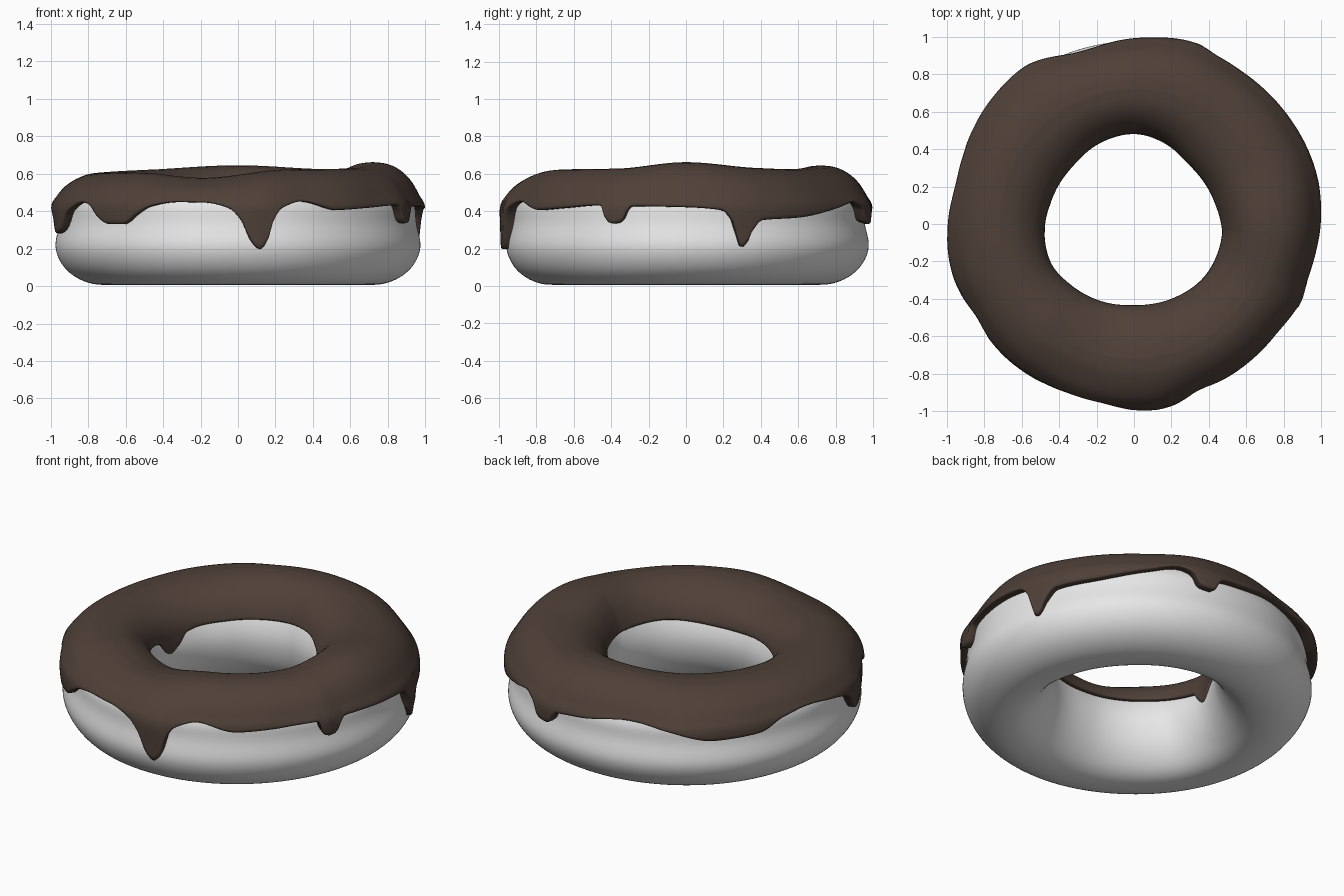
import bpy, math

if "Cube" in bpy.data.objects:
    bpy.data.objects.remove(bpy.data.objects["Cube"])

N = 300      # columns around the ring
MID = 0.72   # radius of the crest


def curve(pairs, period=None):
    """Monotone cubic interpolation of (x, y) pairs, optionally periodic."""
    p = sorted(pairs)
    if period:
        p = [(x - period, y) for x, y in p[-3:]] + p + [(x + period, y) for x, y in p[:3]]
    d = [(b[1] - a[1]) / (b[0] - a[0]) for a, b in zip(p, p[1:])]
    m = [d[0]]
    for a, b in zip(d, d[1:]):
        m.append(2 * a * b / (a + b) if a * b > 0 else 0.0)
    m.append(d[-1])

    def f(x):
        if period:
            x %= period
        x = min(max(x, p[0][0]), p[-1][0])
        i = 0
        while i < len(p) - 2 and x > p[i + 1][0]:
            i += 1
        h = p[i + 1][0] - p[i][0]
        t = (x - p[i][0]) / h
        return ((2*t**3 - 3*t*t + 1) * p[i][1] + (t**3 - 2*t*t + t) * h * m[i]
                + (3*t*t - 2*t**3) * p[i + 1][1] + (t**3 - t*t) * h * m[i + 1])
    return f


# Irregularities by angle in degrees (0 = +x, 270 = front)
outer_radius = curve([(0, 1.0), (17, 1.012), (38, 1.005), (53, 1.0), (71, 1.022), (87, 1.0),
                      (108, .98), (125, 1.025), (140, 1.012), (159, .99), (180, 1.0),
                      (195, 1.007), (210, .987), (225, .99), (243, .98), (258, .98),
                      (277, 1.0), (295, .96), (321, .963), (335, .985), (341, .977),
                      (350, .985)], 360)
hole_radius = curve([(0, .465), (17, .443), (45, .43), (71, .462), (90, .48), (115, .466),
                     (138, .448), (157, .455), (184, .482), (204, .49), (225, .467),
                     (250, .446), (270, .435), (297, .447), (328, .47), (354, .473)], 360)
crest = curve([(0, .662), (30, .632), (50, .625), (90, .645), (130, .622), (180, .607),
               (225, .605), (255, .578), (290, .622), (330, .628)], 360)
# Lower edge of the icing with its drips
drip = curve([(0, .425), (11, .41), (14.5, .35), (17, .215), (18.2, .215), (20.5, .29),
              (24, .355), (38, .37), (55, .42), (64, .45), (69, .42), (71.5, .345),
              (76, .335), (79, .41), (90, .43), (105, .46), (120, .43), (134, .38),
              (149, .385), (158, .44), (168, .46), (182, .43), (190, .38), (194, .285),
              (198, .30), (203, .40), (211, .45), (216, .435), (221, .365), (225, .335),
              (231, .335), (236, .385), (241, .43), (250, .452), (259, .45), (267, .42),
              (271, .355), (274, .245), (277, .20), (279.3, .25), (281, .35), (284, .42),
              (291, .455), (304, .41), (316, .42), (332, .435), (334.3, .35), (336, .338),
              (339, .345), (340.7, .40), (342.5, .43)], 360)
inner_edge = curve([(0, .43), (60, .45), (110, .44), (150, .43), (163, .41), (170, .34),
                    (176, .305), (181, .33), (188, .40), (215, .43), (280, .42), (320, .44)], 360)

# Icing cross-section: radius as a function of height
icing_out = curve([(.19, .985), (.3, .987), (.4, .99), (.44, .984), (.48, .96),
                   (.53, .925), (.57, .88), (.6, .825), (.615, .775), (.62, MID)])
icing_in = curve([(.29, .452), (.36, .45), (.43, .455), (.48, .472), (.53, .505),
                  (.57, .55), (.6, .605), (.615, .66), (.62, MID)])

# Dough cross-section, starting under the middle and going outward
DOUGH = [(.72, .004), (.79, .012), (.86, .04), (.92, .085), (.96, .145), (.978, .205),
         (.972, .26), (.955, .32), (.95, .37), (.95, .42), (.92, .48), (.87, .54),
         (.80, .58), (.72, .59), (.63, .575), (.56, .53), (.505, .47), (.475, .41),
         (.455, .34), (.455, .27), (.475, .19), (.51, .12), (.57, .05), (.64, .012)]


def stretch(r, deg, outer):
    """Fit a profile radius to the local outer or hole radius."""
    if r > MID:
        return MID + (r - MID) * (outer - MID) / .27
    return MID - (MID - r) * (MID - hole_radius(deg)) / (MID - .455)


def lift(z, deg):
    t = min(max((z - .45) / .17, 0), 1)
    return z + (crest(deg) - .62) * t * t * (3 - 2 * t)


def icing_column(deg):
    zo, zi, ro = drip(deg), inner_edge(deg), outer_radius(deg)
    pts = []
    rows = 22
    for k in range(rows + 1):
        z = .62 - (.62 - zo) * (1 - math.sin(k / rows * math.pi / 2))
        pts.append((stretch(icing_out(z), deg, ro), lift(z, deg)))
    for k in range(rows - 1, -1, -1):
        z = .62 - (.62 - zi) * (1 - math.sin(k / rows * math.pi / 2))
        pts.append((stretch(icing_in(z), deg, ro), lift(z, deg)))
    # rounded lips tucked back into the dough
    a, b = pts[0], pts[-1]
    pts = ([(a[0] - .07, a[1] + .012), (a[0] - .03, a[1] - .004), (a[0] - .008, a[1] - .003)]
           + pts + [(b[0] + .006, b[1] - .005), (b[0] + .025, b[1] - .004), (b[0] + .06, b[1] + .012)])
    return pts


def dough_column(deg):
    # smoothed outline, slightly inside the icing
    avg = sum(outer_radius(deg + o) for o in range(-24, 25, 6)) / 9 - .007
    return [(stretch(r, deg, avg), lift(z, deg)) for r, z in DOUGH]


def ring(name, column, closed, color, subdiv):
    verts, faces = [], []
    n = N if not subdiv else 90
    for i in range(n):
        deg = 360 * i / n
        a = math.radians(deg)
        col = column(deg)
        verts += [(r * math.cos(a), r * math.sin(a), z) for r, z in col]
    m = len(col)
    for i in range(n):
        j = (i + 1) % n
        for k in range(m if closed else m - 1):
            l = (k + 1) % m
            faces.append((i * m + k, j * m + k, j * m + l, i * m + l))
    mesh = bpy.data.meshes.new(name)
    mesh.from_pydata(verts, [], faces)
    mesh.polygons.foreach_set("use_smooth", [True] * len(faces))
    mesh.update()
    ob = bpy.data.objects.new(name, mesh)
    bpy.context.collection.objects.link(ob)
    mat = bpy.data.materials.new(color[0])
    mat.diffuse_color = (*color[1], 1)
    mat.use_nodes = True
    mat.node_tree.nodes["Principled BSDF"].inputs["Base Color"].default_value = mat.diffuse_color
    mesh.materials.append(mat)
    if subdiv:
        mod = ob.modifiers.new("smooth", 'SUBSURF')
        mod.levels = mod.render_levels = subdiv
    return ob


# Plain ring of dough and the dripping icing on top
ring("dough", dough_column, True, ("pale grey", (.8, .8, .8)), 2)
ring("icing", icing_column, False, ("dark chocolate", (.078, .052, .04)), 0)
